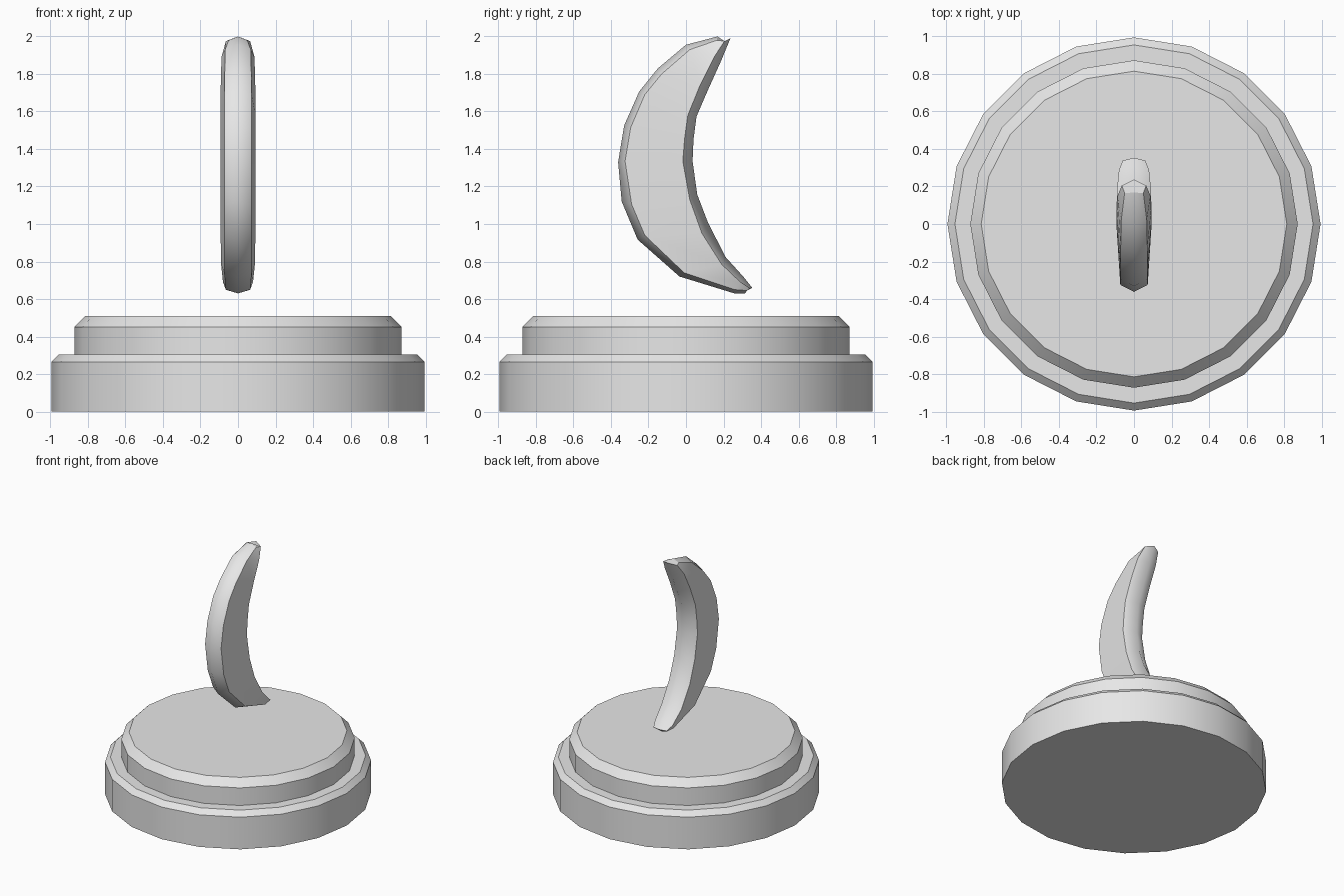
import bpy, bmesh, math

grey = bpy.data.materials.new("light grey")
grey.diffuse_color = (0.8, 0.8, 0.8, 1)


def finish(name, bm):
    bmesh.ops.recalc_face_normals(bm, faces=bm.faces[:])
    me = bpy.data.meshes.new(name)
    bm.to_mesh(me)
    bm.free()
    me.materials.append(grey)
    ob = bpy.data.objects.new(name, me)
    bpy.context.collection.objects.link(ob)
    return ob


def loft(bm, rings):
    """Skin closed rings of points and cap both ends."""
    rows = [[bm.verts.new(p) for p in r] for r in rings]
    n = len(rows[0])
    for a, b in zip(rows, rows[1:]):
        for i in range(n):
            j = (i + 1) % n
            bm.faces.new((a[i], a[j], b[j], b[i]))
    bm.faces.new(rows[0])
    bm.faces.new(rows[-1])
    return rows


# stepped round plinth: 20 sides, (radius, height) profile
profile = [(0.995, 0), (0.995, 0.265), (0.955, 0.305), (0.873, 0.305),
           (0.873, 0.45), (0.815, 0.51)]
bm = bmesh.new()
loft(bm, [[(r * math.cos(k * math.pi / 10), r * math.sin(k * math.pi / 10), z)
           for k in range(20)] for r, z in profile])
for f in bm.faces:
    f.smooth = True
for e in bm.edges:
    bm.normal_update()
    break
bmesh.ops.recalc_face_normals(bm, faces=bm.faces[:])
for e in bm.edges:
    e.smooth = e.calc_face_angle() < math.radians(30)
finish("plinth", bm)

# floating crescent: (y, z) of outer ridge, outer shoulder, inner shoulder,
# inner ridge, then half widths of the two shoulders
stations = [
    (0.168, 2.00, 0.165, 1.980, 0.205, 1.975, 0.237, 1.990, 0.05, 0.065),
    (0.00, 1.956, 0.02, 1.930, 0.15, 1.890, 0.185, 1.865, 0.068, 0.088),
    (-0.15, 1.83, -0.13, 1.800, 0.075, 1.740, 0.115, 1.710, 0.071, 0.092),
    (-0.25, 1.706, -0.22, 1.690, 0.01, 1.580, 0.056, 1.573, 0.073, 0.093),
    (-0.33, 1.525, -0.295, 1.515, -0.007, 1.460, 0.04, 1.450, 0.073, 0.093),
    (-0.362, 1.33, -0.325, 1.335, -0.017, 1.335, 0.035, 1.335, 0.073, 0.093),
    (-0.343, 1.12, -0.29, 1.105, 0.02, 1.130, 0.06, 1.157, 0.073, 0.093),
    (-0.258, 0.917, -0.22, 0.940, 0.085, 0.950, 0.115, 1.013, 0.073, 0.093),
    (-0.035, 0.72, -0.01, 0.740, 0.19, 0.785, 0.21, 0.825, 0.073, 0.09),
    (0.258, 0.63, 0.26, 0.650, 0.29, 0.690, 0.305, 0.720, 0.065, 0.08),
    (0.315, 0.63, 0.325, 0.645, 0.338, 0.658, 0.353, 0.660, 0.05, 0.06)]
bm = bmesh.new()
rows = loft(bm, [[(0, oy, oz), (a, sy, sz), (b, iy, iz),
                  (0, ry, rz), (-b, iy, iz), (-a, sy, sz)]
                 for oy, oz, sy, sz, iy, iz, ry, rz, a, b in stations])
for f in bm.faces:
    f.smooth = True
# shoulders stay sharp, ridges are smooth
for a, b in zip(rows, rows[1:]):
    for i in (1, 2, 4, 5):
        bm.edges.get((a[i], b[i])).smooth = False
for row in (rows[0], rows[-1]):
    for i in range(6):
        bm.edges.get((row[i], row[(i + 1) % 6])).smooth = False
finish("crescent", bm)
